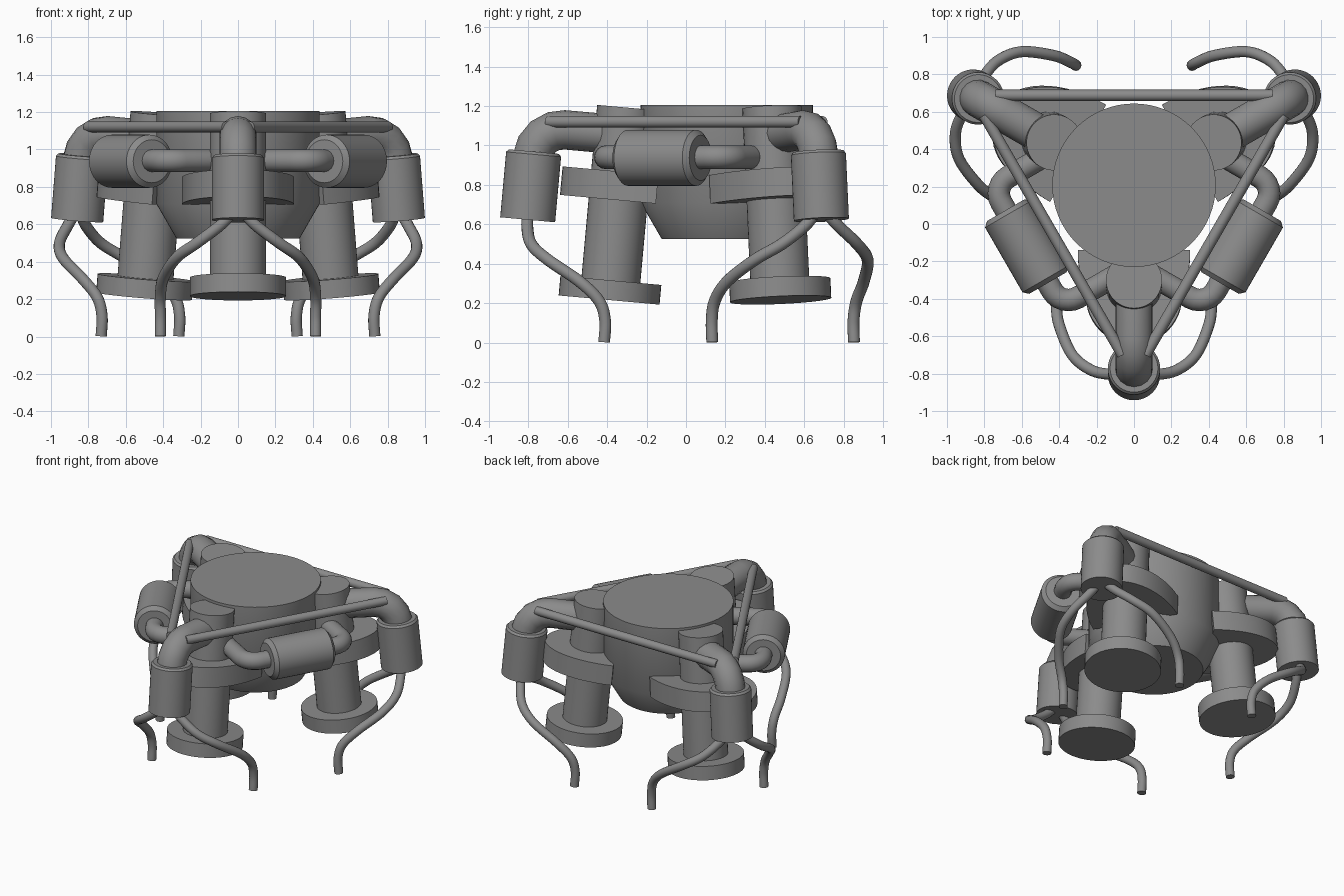
import bpy, bmesh, math
from mathutils import Vector, Matrix

if "Cube" in bpy.data.objects:
    bpy.data.objects.remove(bpy.data.objects["Cube"])

grey = bpy.data.materials.new("plain grey")
grey.diffuse_color = (0.26, 0.26, 0.26, 1)
grey.use_nodes = True
grey.node_tree.nodes["Principled BSDF"].inputs["Base Color"].default_value = grey.diffuse_color


def finish(ob):
    ob.data.materials.clear()
    ob.data.materials.append(grey)
    bpy.ops.object.select_all(action='DESELECT')
    ob.select_set(True)
    bpy.context.view_layer.objects.active = ob
    bpy.ops.object.shade_smooth_by_angle(angle=math.radians(35))


def frame(deg, y0):
    return Matrix.Translation((0, y0, 0)) @ Matrix.Rotation(math.radians(deg), 4, 'Z')


def lathe(name, start, axis, profile, mat, n=40):
    """Solid of revolution; profile is (radius, height along axis)."""
    bm = bmesh.new()
    rings = [[bm.verts.new((r * math.cos(2 * math.pi * i / n),
                            r * math.sin(2 * math.pi * i / n), h)) for i in range(n)]
             for r, h in profile]
    for a, b in zip(rings, rings[1:]):
        for i in range(n):
            j = (i + 1) % n
            bm.faces.new((a[i], a[j], b[j], b[i]))
    bm.faces.new(rings[0][::-1])
    bm.faces.new(rings[-1])
    me = bpy.data.meshes.new(name)
    bm.to_mesh(me)
    bm.free()
    rot = Vector((0, 0, 1)).rotation_difference(Vector(axis)).to_matrix().to_4x4()
    me.transform(mat @ Matrix.Translation(start) @ rot)
    ob = bpy.data.objects.new(name, me)
    bpy.context.collection.objects.link(ob)
    finish(ob)


def tube(name, pts, radius, mat):
    cu = bpy.data.curves.new(name, 'CURVE')
    cu.dimensions = '3D'
    cu.bevel_depth = radius
    cu.bevel_resolution = 6
    cu.use_fill_caps = True
    sp = cu.splines.new('POLY')
    sp.points.add(len(pts) - 1)
    for p, q in zip(sp.points, pts):
        p.co = (*(mat @ Vector(q)), 1)
    ob = bpy.data.objects.new(name, cu)
    bpy.context.collection.objects.link(ob)
    bpy.ops.object.select_all(action='DESELECT')
    ob.select_set(True)
    bpy.context.view_layer.objects.active = ob
    bpy.ops.object.convert(target='MESH')
    finish(bpy.context.view_layer.objects.active)


def elbow(a, corner, b, d, steps):
    """Line a-corner-b with the corner rounded over distance d."""
    a, c, b = Vector(a), Vector(corner), Vector(b)
    u, v = (a - c).normalized() * d, (b - c).normalized() * d
    arc = []
    for i in range(steps + 1):
        t = i / steps * math.pi / 2
        arc.append(c + u * (1 - math.sin(t)) + v * (1 - math.cos(t)))
    return [a] + arc + [b]


def smooth_path(p, steps=6):
    """Catmull-Rom curve through the points."""
    p = [Vector(q) for q in p]
    e = [p[0] * 2 - p[1]] + p + [p[-1] * 2 - p[-2]]
    out = []
    for a, b, c, d in zip(e, e[1:], e[2:], e[3:]):
        for i in range(steps):
            t = i / steps
            out.append(0.5 * (2 * b + (c - a) * t + (2 * a - 5 * b + 4 * c - d) * t * t
                              + (3 * b - a - 3 * c + d) * t ** 3))
    return out + [p[-1]]


def half_ellipse_plate(name, start, along, up, a, b, thick, mat, n=28):
    bm = bmesh.new()
    s, u, w = Vector(start), Vector(along), Vector(up)
    low = []
    for i in range(n + 1):
        t = -math.pi / 2 + math.pi * i / n
        low.append(s + u * a * math.cos(t) + Vector((0, b * math.sin(t), 0)))
    lo = [bm.verts.new(p) for p in low]
    hi = [bm.verts.new(p + w * thick) for p in low]
    bm.faces.new(lo[::-1])
    bm.faces.new(hi)
    for i in range(n + 1):
        j = (i + 1) % (n + 1)
        bm.faces.new((lo[i], lo[j], hi[j], hi[i]))
    bmesh.ops.recalc_face_normals(bm, faces=bm.faces)
    me = bpy.data.meshes.new(name)
    bm.to_mesh(me)
    bm.free()
    me.transform(mat)
    ob = bpy.data.objects.new(name, me)
    bpy.context.collection.objects.link(ob)
    finish(ob)


# central drum with tapered bottom
lathe("central_drum", (0, 0.207, 0), (0, 0, 1),
      [(0.33, 0.525), (0.437, 0.71), (0.437, 1.205)], Matrix.Identity(4), 64)

# three leaning arms (local x = outward, y = sideways)
tilt = math.radians(5.2)
UP = (-math.sin(tilt), 0, math.cos(tilt))
OUT = (math.cos(tilt), 0, math.sin(tilt))
hose = [(.99, .04, .65), (.995, .1, .59), (.975, .22, .50), (.89, .33, .42),
        (.73, .40, .31), (.63, .415, .21), (.60, .415, .11), (.605, .415, .002)]
for label, deg in (("front", -90), ("right", 30), ("left", 150)):
    m = frame(deg, 0.19)
    # column and its round foot
    lathe(label + "_column", (.58, 0, .216), UP, [(.15, .03), (.15, .98)], m)
    lathe(label + "_foot_disc", (.58, 0, .216), UP, [(.257, 0), (.257, .1)], m, 48)
    # half-oval shelf
    half_ellipse_plate(label + "_shelf", (.358, 0, .705), OUT, UP, .488, .3, .145,
                       frame(deg, 0.205))
    # bent arm pipe and hanging canister
    tube(label + "_arm_pipe",
         elbow((.5, 0, 1.052), (.953, 0, 1.092), (.972, 0, .9), .15, 4), .1, m)
    lathe(label + "_canister", (.993, 0, .623), UP,
          [(.14, 0), (.14, .333), (.128, .347)], m)
    # hoses
    for side in (1, -1):
        tube(label + "_hose", smooth_path([(x, y * side, z) for x, y, z in hose]), .03, m)

# tie rods between the arms
for deg in (90, -30, 210):
    tube("tie_rod", [(.498, -.74, 1.12), (.498, .74, 1.12)], .03, frame(deg, 0.19))

# side tanks with bent feed pipes
for label, deg in (("right", -30), ("left", 210)):
    m = frame(deg, 0.21)
    lathe(label + "_tank", (.662, -.225, .937), (0, 1, 0),
          [(.115, 0), (.142, .025), (.142, .425), (.115, .45)], m)
    for side in (1, -1):
        tube(label + "_feed_pipe",
             elbow((.662, .2 * side, .94), (.662, .372 * side, .94),
                   (.33, .372 * side, .94), .1, 6), .06, m)
